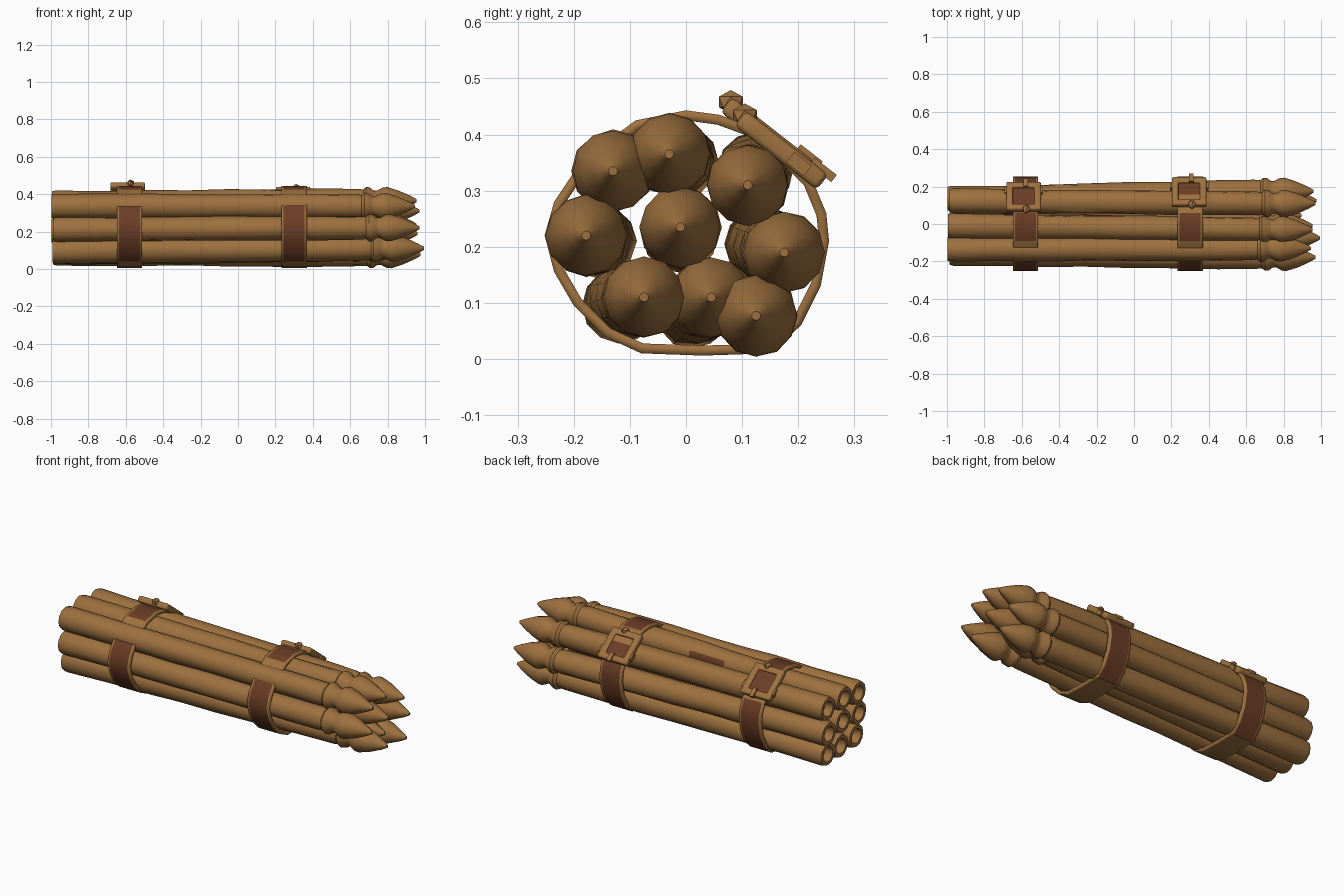
import bpy, bmesh, math, random
from mathutils import Vector

random.seed(4)
cube = bpy.data.objects.get("Cube")
if cube:
    bpy.data.objects.remove(cube, do_unlink=True)


def material(name, rgb):
    m = bpy.data.materials.new(name)
    m.use_nodes = True
    m.diffuse_color = (*rgb, 1)
    m.node_tree.nodes["Principled BSDF"].inputs["Base Color"].default_value = (*rgb, 1)
    return m


WOOD = material("tan_wood", (0.34, 0.165, 0.05))
LEATHER = material("dark_leather", (0.15, 0.047, 0.019))


def finish(bm, name, mats, angle=40):
    bmesh.ops.recalc_face_normals(bm, faces=bm.faces[:])
    mesh = bpy.data.meshes.new(name)
    bm.to_mesh(mesh)
    bm.free()
    ob = bpy.data.objects.new(name, mesh)
    bpy.context.collection.objects.link(ob)
    for m in mats:
        mesh.materials.append(m)
    bpy.ops.object.select_all(action='DESELECT')
    bpy.context.view_layer.objects.active = ob
    ob.select_set(True)
    bpy.ops.object.shade_smooth_by_angle(angle=math.radians(angle))
    return ob


# Shafts: one turned profile from hollow butt to pointed head
SIDES = 12
BUTT = [(0.05, 0.012), (0.045, 0.036), (0, 0.042), (0, 0.062), (0.02, 0.067)]
BODY = [-0.7, -0.45, -0.27, -0.05, 0.2, 0.45]
HEAD = [(-0.32, 0.063), (-0.29, 0.06), (-0.275, 0.073), (-0.255, 0.071),
        (-0.235, 0.056), (-0.215, 0.054), (-0.185, 0.071), (-0.16, 0.072),
        (-0.1, 0.054), (-0.04, 0.027), (-0.005, 0.008)]


def shaft(name, rear, front, tip):
    start = -1 + random.uniform(0, 0.015)
    profile = [(start + x, r) for x, r in BUTT]
    profile += [(x, 0.065) for x in BODY]
    profile += [(tip + x, r) for x, r in HEAD]
    a, b = Vector((0, *rear)), Vector((0, *front))
    bm = bmesh.new()
    rings = []
    for i, (x, r) in enumerate(profile):
        c = a.lerp(b, min(1, max(0, (x + 1) / 1.75)))
        wobble = 0.05 if len(BUTT) <= i < len(BUTT) + len(BODY) else 0.02
        ring = []
        for k in range(SIDES):
            t = math.tau * k / SIDES
            rr = r * (1 + random.uniform(-wobble, wobble))
            ring.append(bm.verts.new((x, c.y + rr * math.cos(t), c.z + rr * math.sin(t))))
        rings.append(ring)
    for p, q in zip(rings, rings[1:]):
        for k in range(SIDES):
            n = (k + 1) % SIDES
            bm.faces.new((p[k], p[n], q[n], q[k]))
    bm.faces.new(rings[0])
    bm.faces.new(rings[-1])
    # Stained strip on the upper shaft
    if name == "top_middle_shaft":
        for f in bm.faces:
            c = f.calc_center_median()
            if -0.27 < c.x < -0.05 and c.y > 0.035 and c.z > 0.36:
                f.material_index = 1
    finish(bm, name, [WOOD, LEATHER])


shaft("top_front_shaft", (-0.135, 0.335), (-0.13, 0.335), 0.95)
shaft("top_middle_shaft", (-0.01, 0.352), (-0.03, 0.365), 0.96)
shaft("top_back_shaft", (0.125, 0.34), (0.11, 0.31), 0.975)
shaft("middle_front_shaft", (-0.155, 0.21), (-0.178, 0.22), 0.975)
shaft("centre_shaft", (-0.01, 0.22), (-0.01, 0.235), 0.96)
shaft("middle_back_shaft", (0.135, 0.205), (0.175, 0.19), 0.965)
shaft("bottom_front_shaft", (-0.12, 0.095), (-0.075, 0.11), 1.0)
shaft("bottom_middle_shaft", (0.01, 0.085), (0.045, 0.11), 0.9)
shaft("bottom_back_shaft", (0.13, 0.085), (0.125, 0.077), 0.98)

# Straps: faceted oval bands with dark leather between pale edges
OUTLINE = [(-0.08, 0.01), (0.03, 0.006), (0.15, 0.01), (0.205, 0.06), (0.24, 0.13),
           (0.255, 0.21), (0.25, 0.26), (0.225, 0.32), (0.14, 0.405), (0.06, 0.435),
           (0, 0.443), (-0.09, 0.425), (-0.185, 0.355), (-0.235, 0.28),
           (-0.252, 0.22), (-0.235, 0.155), (-0.2, 0.095), (-0.145, 0.04)]


def strap(name, cx):
    bm = bmesh.new()
    cols = [-0.068, -0.056, 0.056, 0.068]
    rows = [[bm.verts.new((cx + x, y, z)) for x in cols] for y, z in OUTLINE]
    for i, p in enumerate(rows):
        q = rows[(i + 1) % len(rows)]
        for k in range(3):
            f = bm.faces.new((p[k], p[k + 1], q[k + 1], q[k]))
            c = f.calc_center_median()
            side = 0.03 < c.z < 0.36
            top = c.z > 0.42 and -0.08 < c.y < 0.06
            f.material_index = int(k == 1 and (side or top))
    ob = finish(bm, name, [WOOD, LEATHER])
    mod = ob.modifiers.new("thickness", 'SOLIDIFY')
    mod.thickness = 0.018
    mod.offset = -1


# Buckles: tilted square frame, dark inset, prong and knob
TILT = math.radians(-38)


def buckle(prefix, cx, cy, cz):
    def place(ob):
        ob.location = (cx, cy, cz)
        ob.rotation_euler = (TILT, 0, 0)

    bm = bmesh.new()
    steps = [-0.093, -0.058, 0.058, 0.093]
    grid = [[bm.verts.new((x, y, 0)) for x in steps] for y in steps]
    for j in range(3):
        for i in range(3):
            if (i, j) != (1, 1):
                bm.faces.new((grid[j][i], grid[j][i + 1], grid[j + 1][i + 1], grid[j + 1][i]))
    frame = finish(bm, prefix + "_buckle_frame", [WOOD])
    sol = frame.modifiers.new("thickness", 'SOLIDIFY')
    sol.thickness, sol.offset = 0.034, 0
    bev = frame.modifiers.new("soft_edges", 'BEVEL')
    bev.width, bev.segments = 0.009, 2
    place(frame)

    def block(name, mat, size, pos):
        b = bmesh.new()
        bmesh.ops.create_cube(b, size=1)
        bmesh.ops.scale(b, vec=size, verts=b.verts[:])
        bmesh.ops.translate(b, vec=pos, verts=b.verts[:])
        place(finish(b, prefix + name, [mat]))

    block("_buckle_inset", LEATHER, (0.118, 0.118, 0.009), (0, 0, 0.0))
    block("_buckle_prong", WOOD, (0.024, 0.05, 0.016), (0.01, 0.08, 0.018))
    for s in (-1, 1):
        block("_buckle_lug_%s" % ("right" if s < 0 else "left"), WOOD,
              (0.018, 0.04, 0.024), (s * 0.093, 0.04, 0))

    b = bmesh.new()
    bmesh.ops.create_icosphere(b, subdivisions=1, radius=0.025)
    bmesh.ops.scale(b, vec=(0.9, 1, 0.85), verts=b.verts[:])
    knob = finish(b, prefix + "_buckle_knob", [WOOD])
    knob.location = (cx + 0.015, cy - 0.065, cz + 0.062)


strap("right_strap", -0.58)
strap("left_strap", 0.3)
buckle("right", -0.59, 0.145, 0.396)
buckle("left", 0.295, 0.17, 0.372)
